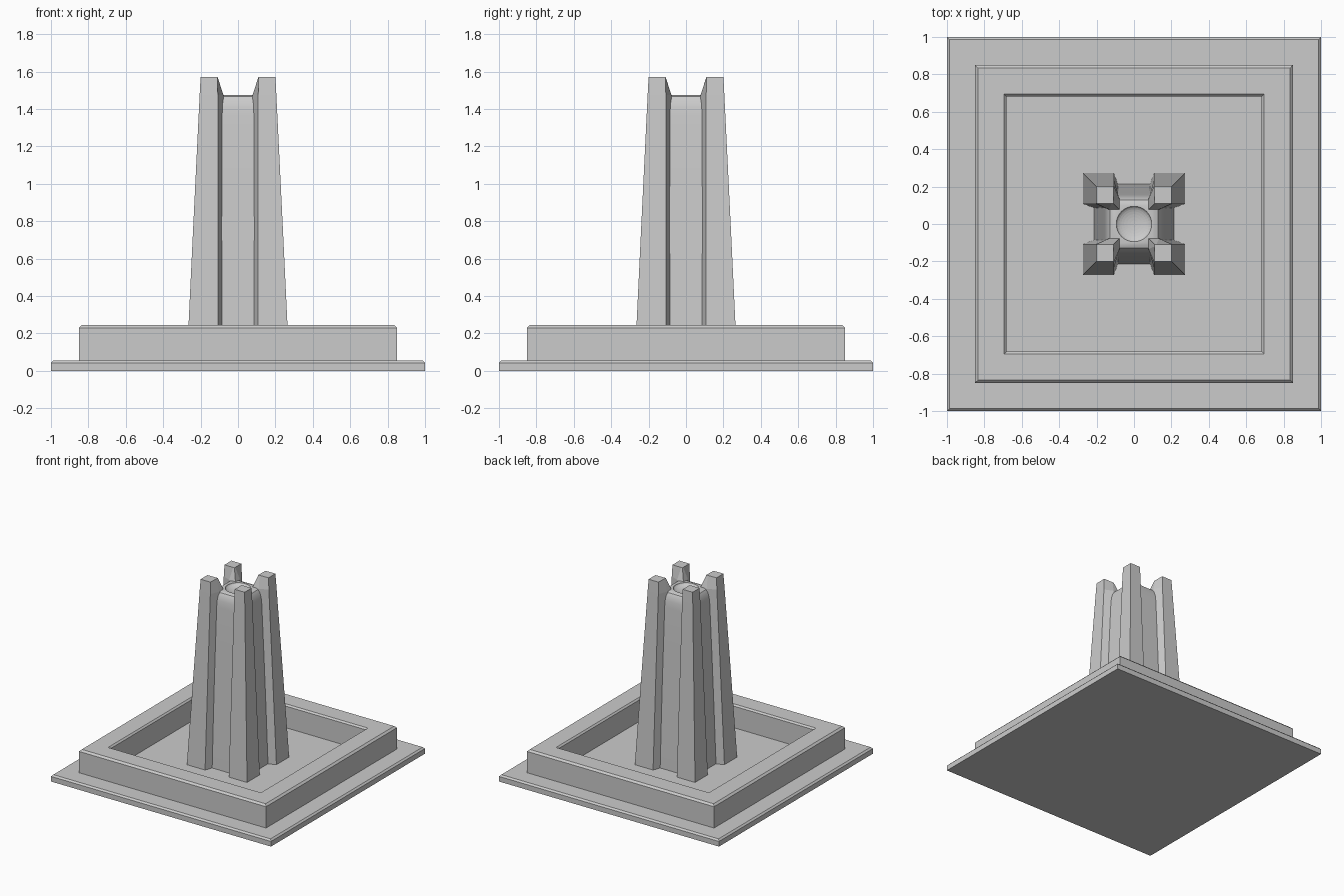
import bpy, bmesh
from math import radians

if "Cube" in bpy.data.objects:
    bpy.data.objects.remove(bpy.data.objects["Cube"])


def loft(name, rings, closed=False, smooth=False):
    """Skin a stack of 3D rings; cap the ends or join last ring to first."""
    bm = bmesh.new()
    loops = [[bm.verts.new(p) for p in ring] for ring in rings]
    pairs = list(zip(loops, loops[1:]))
    if closed:
        pairs.append((loops[-1], loops[0]))
    for a, b in pairs:
        n = len(a)
        for i in range(n):
            j = (i + 1) % n
            bm.faces.new((a[i], a[j], b[j], b[i]))
    if not closed:
        bm.faces.new(loops[0])
        bm.faces.new(loops[-1])
    bmesh.ops.recalc_face_normals(bm, faces=bm.faces)
    mesh = bpy.data.meshes.new(name)
    bm.to_mesh(mesh)
    bm.free()
    ob = bpy.data.objects.new(name, mesh)
    bpy.context.collection.objects.link(ob)
    if smooth:
        bpy.ops.object.select_all(action='DESELECT')
        ob.select_set(True)
        bpy.context.view_layer.objects.active = ob
        bpy.ops.object.shade_smooth_by_angle(angle=radians(30))
    return ob


def square(h, z):
    return [(-h, -h, z), (h, -h, z), (h, h, z), (-h, h, z)]


# Ground slab with chamfered top edge
loft("base_slab", [square(*p) for p in ((1, 0), (1, .042), (.987, .055))])

# Basin wall, chamfered on both rims
loft("basin_wall", [square(*p) for p in (
    (.85, .045), (.85, .23), (.835, .245),
    (.695, .245), (.683, .232), (.683, .045))], closed=True)

# Central tapered core with rounded shoulders
core_profile = [(.213, .045), (.192, .55), (.172, 1.0), (.156, 1.36),
                (.151, 1.41), (.142, 1.445), (.128, 1.467), (.108, 1.475)]
core = loft("column_core", [square(*p) for p in core_profile], smooth=True)

# Shallow round dish in the top of the core
bpy.ops.mesh.primitive_uv_sphere_add(segments=32, ring_count=16, radius=1,
                                     location=(0, 0, 1.475))
dish = bpy.context.object
dish.name = "dish_cutter"
dish.scale = (.095, .095, .03)
dish.hide_render = True
dish.hide_set(True)
cut = core.modifiers.new("dish", 'BOOLEAN')
cut.operation = 'DIFFERENCE'
cut.object = dish


# Four corner pillars whose inner sides flare into the core
def pillar_ring(o, i, m, j, z, sx, sy):
    pts = [(o, o), (i, o), (j, m), (j, j), (m, j), (o, i)]
    return [(x * sx, y * sy, z) for x, y in pts]


pillar_profile = [(.274, .108, .205, .083, .045), (.238, .108, .17, .083, .8),
                  (.205, .108, .135, .078, 1.475), (.2, .11, .12, .109, 1.57)]
for sx, sy, side in ((-1, -1, "front_left"), (1, -1, "front_right"),
                     (-1, 1, "back_left"), (1, 1, "back_right")):
    loft("pillar_" + side, [pillar_ring(*p, sx, sy) for p in pillar_profile])
